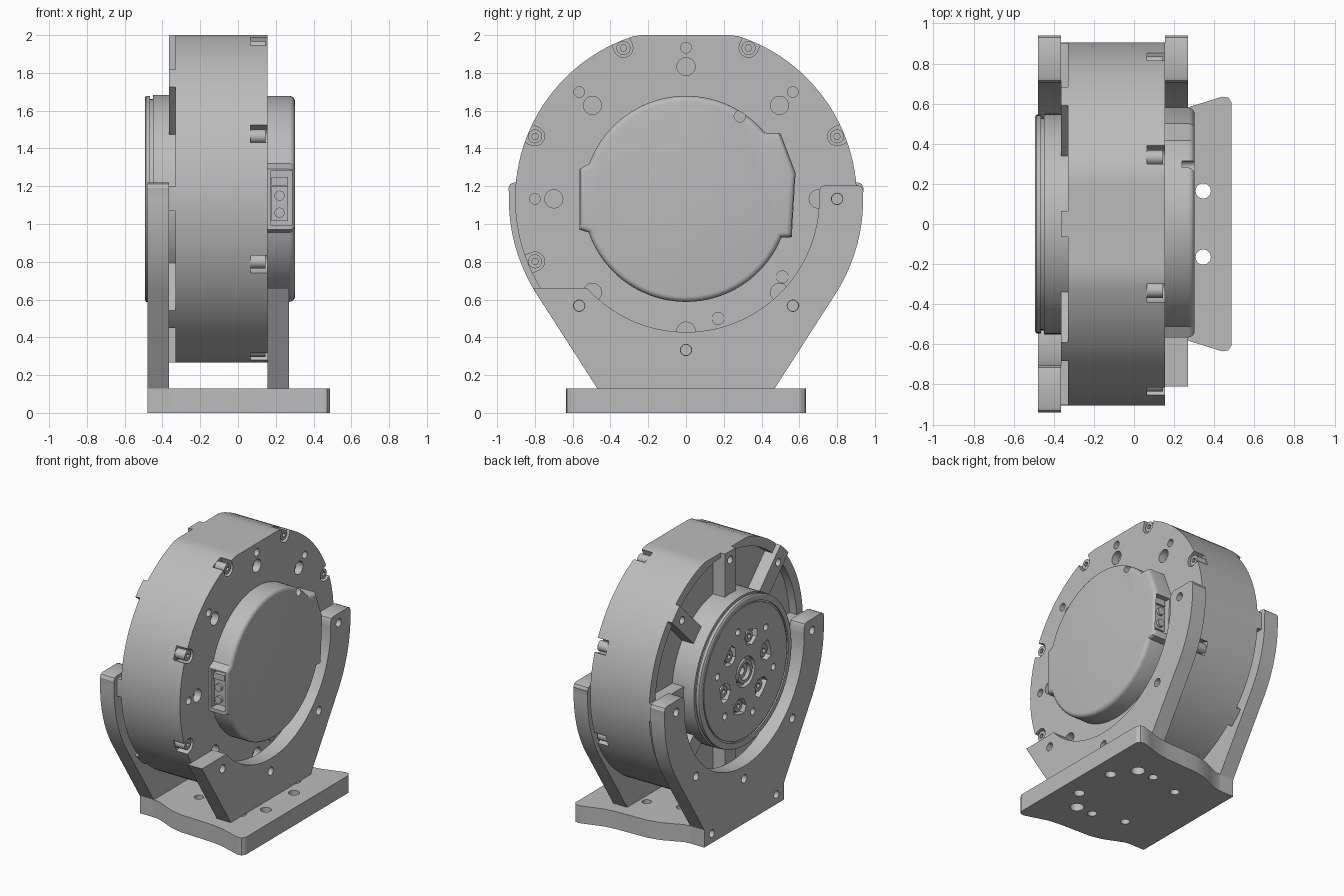
import bpy, bmesh, math
from math import radians, sin, cos, asin, pi
from mathutils import Matrix, Vector

if "Cube" in bpy.data.objects:
    bpy.data.objects.remove(bpy.data.objects["Cube"], do_unlink=True)

AXIS_Z = 1.133          # height of the motor axis
FRONT, BACK = 0.155, -0.365   # x of the two motor faces

grey = bpy.data.materials.new("machined_grey")
grey.use_nodes = True
grey.diffuse_color = (0.5, 0.5, 0.5, 1)
grey.node_tree.nodes["Principled BSDF"].inputs["Base Color"].default_value = (0.5, 0.5, 0.5, 1)


def polar(r, deg, cy=0, cz=AXIS_Z):
    a = radians(deg)
    return (cy + r * cos(a), cz + r * sin(a))


def arc(r, a0, a1, n, cy=0, cz=AXIS_Z):
    return [polar(r, a0 + (a1 - a0) * i / n, cy, cz) for i in range(n + 1)]


def circle(y, z, r, n=24):
    return arc(r, 0, 360, n, y, z)[:-1]


def box(y0, y1, z0, z1):
    return [(y0, z0), (y1, z0), (y1, z1), (y0, z1)]


def make(name, bm):
    bmesh.ops.recalc_face_normals(bm, faces=bm.faces)
    mesh = bpy.data.meshes.new(name)
    bm.to_mesh(mesh)
    bm.free()
    mesh.materials.append(grey)
    obj = bpy.data.objects.new(name, mesh)
    bpy.context.collection.objects.link(obj)
    return obj


def prisms(name, outlines, x0, x1, bevel=0, along_z=False):
    """Extrude (y, z) outlines along x, or (x, y) outlines along z."""
    bm = bmesh.new()
    for pts in outlines:
        vs = [bm.verts.new((a, b, x0) if along_z else (x0, a, b)) for a, b in pts]
        face = bm.faces.new(vs)
        ext = bmesh.ops.extrude_face_region(bm, geom=[face])["geom"]
        step = Vector((0, 0, x1 - x0)) if along_z else Vector((x1 - x0, 0, 0))
        bmesh.ops.translate(bm, vec=step, verts=[g for g in ext if isinstance(g, bmesh.types.BMVert)])
    if bevel:
        rim = [e for e in bm.edges if all(abs(v.co.x - x1) < 1e-5 for v in e.verts)]
        bmesh.ops.bevel(bm, geom=rim, offset=bevel, segments=4, profile=0.5, affect='EDGES')
    return make(name, bm)


def lathe(name, profile, n=96):
    """Spin an (x, radius) profile about the motor axis."""
    bm = bmesh.new()
    vs = [bm.verts.new((x, r, 0)) for x, r in profile]
    edges = [bm.edges.new(p) for p in zip(vs, vs[1:])]
    bmesh.ops.spin(bm, geom=vs + edges, cent=(0, 0, 0), axis=(1, 0, 0), angle=2 * pi, steps=n)
    bmesh.ops.remove_doubles(bm, verts=bm.verts, dist=1e-5)
    bmesh.ops.translate(bm, vec=(0, 0, AXIS_Z), verts=bm.verts)
    return make(name, bm)


def cut(obj, outlines, x0, x1, along_z=False):
    tool = prisms("cutter", outlines, x0, x1, along_z=along_z)
    mod = obj.modifiers.new("cut", 'BOOLEAN')
    mod.operation, mod.solver, mod.object = 'DIFFERENCE', 'EXACT', tool
    result = bpy.data.meshes.new_from_object(obj.evaluated_get(bpy.context.evaluated_depsgraph_get()))
    obj.modifiers.clear()
    obj.data = result
    bpy.data.objects.remove(tool, do_unlink=True)


def between_ribs(k, r0, r1, half=0.065):
    """Sector between two parallel-sided ribs."""
    d0, d1 = (math.degrees(asin(half / r)) for r in (r0, r1))
    a, b = 45 * k, 45 * k + 45
    return arc(r0, a + d0, b - d0, 12) + arc(r1, b - d1, a + d1, 12)


def screw_pocket(k):
    """Round-bottomed slot, open at the rim."""
    a = 22.5 + 45 * k
    cy, cz = polar(0.865, a)
    pts = arc(0.05, a + 90, a + 270, 12, cy, cz)
    oy, oz = polar(0.12, a, 0, 0)
    return pts + [(pts[-1][0] + oy, pts[-1][1] + oz), (pts[0][0] + oy, pts[0][1] + oz)]


EIGHTHS = range(8)

# Motor housing: disc with flats, ribbed back and screw pockets
FLAT = 0.867
ring = [(y, max(AXIS_Z - FLAT, min(AXIS_Z + FLAT, z))) for y, z in circle(0, AXIS_Z, 0.905, 120)]
housing = prisms("motor_housing", [ring], BACK, FRONT)
cut(housing, [between_ribs(k, 0.5, 0.835) for k in EIGHTHS], -0.5, -0.27)
cut(housing, [between_ribs(k, 0.8, 1.0) for k in EIGHTHS], -0.5, -0.33)
cut(housing, [screw_pocket(k) for k in EIGHTHS], 0.065, 0.3)
small_holes = [circle(*polar(0.8, 45 * k), 0.028) for k in EIGHTHS]
cut(housing, small_holes + [circle(*polar(0.7, 45 * k), 0.048) for k in EIGHTHS], 0.1, 0.3)
cut(housing, small_holes, -0.5, -0.3)

# Housing screws with hex sockets
spots = [polar(0.865, 22.5 + 45 * k) for k in EIGHTHS]
screws = prisms("housing_screws", [circle(y, z, 0.037) for y, z in spots], 0.06, 0.145)
cut(screws, [circle(y, z, 0.018, 6) for y, z in spots], 0.115, 0.2)

# Two slotted plugs on the front face
plugs = [(0.51, 0.72), (0.17, 0.5)]
plug = prisms("slotted_plugs", [circle(y, z, 0.034) for y, z in plugs], 0.15, 0.163)
cut(plug, [box(y - 0.05, y + 0.05, z - 0.008, z + 0.008) for y, z in plugs], 0.157, 0.2)

# Electronics cover with a connector opening on each side
outline = (arc(0.545, 40, 160, 48) + [(-0.565, 1.29), (-0.565, 0.97)]
           + arc(0.545, 199, 338, 56) + [(0.56, 0.93), (0.58, 1.27), (0.5, 1.48)])
cover = prisms("electronics_cover", [outline], FRONT - 0.01, 0.302, bevel=0.03)
cut(cover, [box(-0.7, -0.42, 0.995, 1.28), box(0.42, 0.7, 0.98, 1.25)], 0.172, 0.285)
cut(cover, [circle(0.285, 1.57, 0.03)], 0.24, 0.4)

for side, name in ((-1, "front_connector"), (1, "back_connector")):
    plug_body = prisms(name, [box(*sorted((side * 0.4, side * 0.53)), 1.015, 1.2),
                              box(*sorted((side * 0.4, side * 0.54)), 1.205, 1.25)], 0.178, 0.265)
    # Round contacts facing outwards
    bm = bmesh.new()
    for z in (1.06, 1.15):
        place = Matrix.Translation((0.22, side * 0.535, z)) @ Matrix.Rotation(pi / 2, 4, 'X')
        bmesh.ops.create_cone(bm, cap_ends=True, segments=20, radius1=0.027, radius2=0.027,
                              depth=0.03, matrix=place)
    make(name + "_contacts", bm)

# Output hub with grooves and a stepped centre
hub = lathe("output_hub", [
    (-0.26, 0), (-0.26, 0.55), (-0.45, 0.55), (-0.45, 0.53), (-0.465, 0.53), (-0.465, 0.545),
    (-0.487, 0.545), (-0.493, 0.535), (-0.493, 0.5), (-0.483, 0.5), (-0.483, 0.488), (-0.49, 0.488),
    (-0.49, 0.11), (-0.46, 0.11), (-0.46, 0.085), (-0.487, 0.085), (-0.487, 0.06), (-0.46, 0.06),
    (-0.46, 0.03), (-0.42, 0.03), (-0.42, 0)])
pocket_angles = [105 + 60 * k for k in range(6)]
pockets = [arc(0.19, a - 8, a + 8, 4) + arc(0.25, a + 17, a + 17, 1)[:1]
           + arc(0.3, a + 13, a - 13, 6) + [polar(0.25, a - 17)] for a in pocket_angles]
cut(hub, pockets + [circle(*polar(0.34, a + 30), 0.025) for a in pocket_angles], -0.6, -0.45)
bolts = prisms("hub_bolts", [circle(*polar(0.245, a), 0.042) for a in pocket_angles], -0.475, -0.44)
cut(bolts, [circle(*polar(0.245, a), 0.02, 6) for a in pocket_angles], -0.6, -0.455)


# Cradle brackets
def arm(top):
    """Outline of one full arm, from foot to inner edge."""
    return ([(0.47, 0.13)] + arc(0.938, -31, 2, 14)
            + [(0.94, top - 0.03), (0.93, top - 0.008), (0.91, top),
               (0.735, top), (0.715, top - 0.008), (0.705, top - 0.03)])


def mirror(pts):
    return [(-y, z) for y, z in reversed(pts)]


bracket_holes = [circle(*polar(0.8, a), 0.03) for a in (0, -45, -90, -135, -180)]
back_arm = arm(1.22)
back_bracket = prisms("hub_side_bracket", [[(0.47, 0)] + back_arm + arc(0.705, 0, -180, 60)
                                           + mirror(back_arm) + [(-0.47, 0)]], -0.48, BACK)
cut(back_bracket, bracket_holes + [circle(y, 0.07, 0.028) for y in (-0.38, 0.38)], -0.6, -0.3)

front_bracket = prisms("cover_side_bracket", [arm(1.205) + arc(0.705, 0, -137.9, 48)
                                              + [(-0.81, 0.66), (-0.47, 0.13)]], FRONT, 0.27)
cut(front_bracket, bracket_holes, 0.1, 0.4)

# Base plate with curved sides and mounting holes
edge = [(-0.365, 0.47), (-0.32, 0.475), (-0.25, 0.505), (-0.17, 0.54), (-0.08, 0.56), (0.05, 0.565),
        (0.18, 0.57), (0.27, 0.582), (0.36, 0.61), (0.44, 0.635), (0.47, 0.63), (0.487, 0.605)]
base = prisms("base_plate", [edge + [(x, -y) for x, y in reversed(edge)]], 0, 0.13, along_z=True)
cut(base, [circle(x, s * y, r) for s in (-1, 1)
           for x, y, r in ((0.345, 0.165, 0.038), (0.235, 0.32, 0.048), (0.1, 0.32, 0.032),
                           (-0.14, 0.26, 0.032))], -0.1, 0.3, along_z=True)

# Smooth shading with sharp edges kept
bpy.ops.object.select_all(action='DESELECT')
for obj in bpy.context.collection.objects:
    if obj.type == 'MESH' and grey.name in obj.data.materials:
        obj.select_set(True)
        bpy.context.view_layer.objects.active = obj
bpy.ops.object.shade_smooth_by_angle(angle=radians(30))
